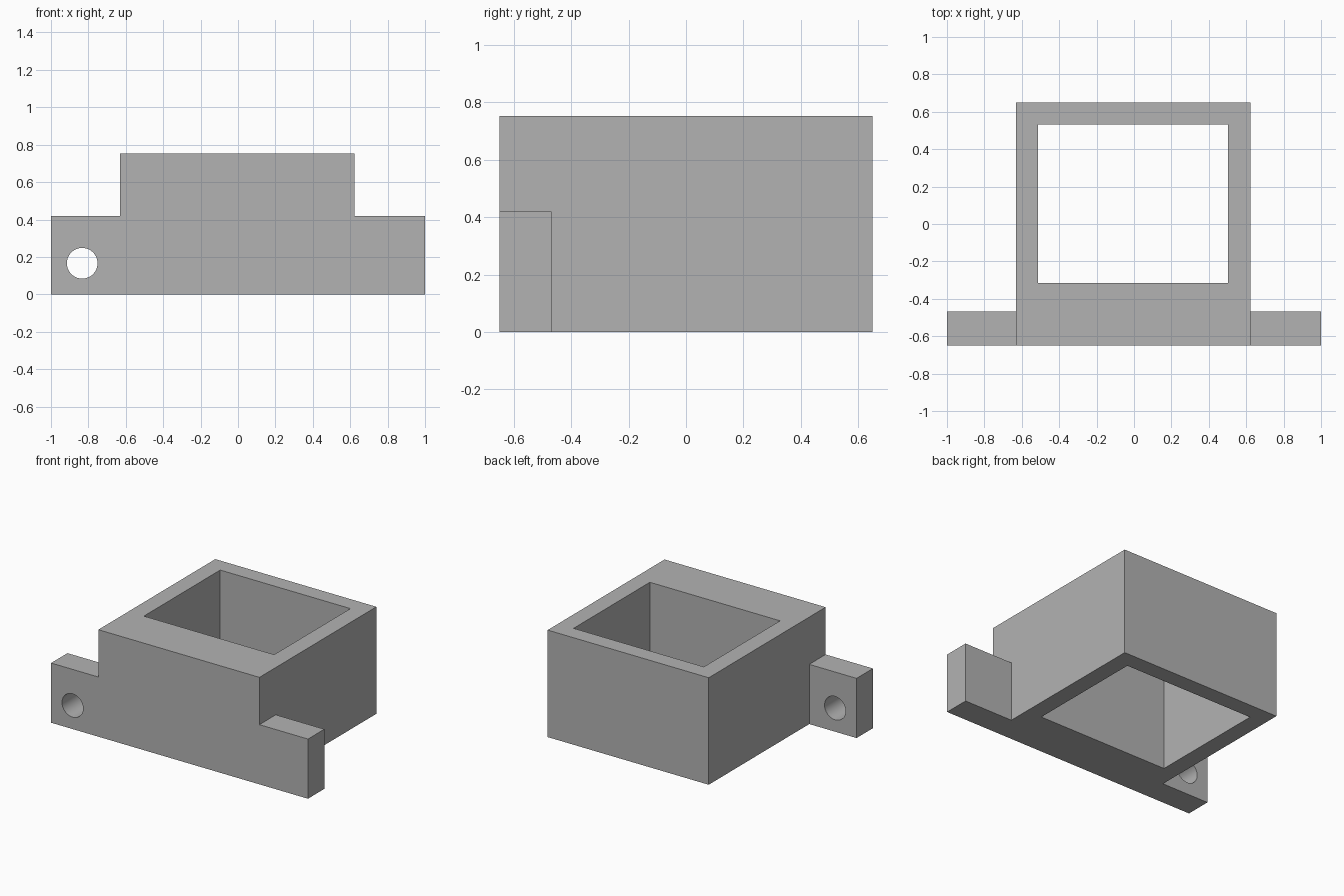
import bpy
import math
from mathutils import Vector

old = bpy.data.objects.get("Cube")
if old:
    bpy.data.objects.remove(old, do_unlink=True)

grey = bpy.data.materials.new("plain_grey")
grey.use_nodes = True
colour = (0.45, 0.45, 0.45, 1)
grey.diffuse_color = colour
grey.node_tree.nodes["Principled BSDF"].inputs["Base Color"].default_value = colour


def box(name, low, high):
    """Axis-aligned box between two corners."""
    low, high = Vector(low), Vector(high)
    bpy.ops.mesh.primitive_cube_add(size=1)
    obj = bpy.context.object
    obj.name = name
    for v in obj.data.vertices:
        v.co = (low + high) / 2 + v.co * (high - low)
    obj.data.materials.append(grey)
    return obj


def combine(target, tool, operation):
    """Apply an exact boolean and discard the tool object."""
    mod = target.modifiers.new(operation.lower(), "BOOLEAN")
    mod.operation = operation
    mod.solver = "EXACT"
    mod.object = tool
    bpy.ops.object.select_all(action="DESELECT")
    target.select_set(True)
    bpy.context.view_layer.objects.active = target
    bpy.ops.object.modifier_apply(modifier=mod.name)
    bpy.data.objects.remove(tool, do_unlink=True)


FRONT, HEIGHT = -0.65, 0.753

# Main block, joined to the low front flange that forms both mounting ears
housing = box("mounting_housing", (-0.632, FRONT, 0), (0.622, 0.65, HEIGHT))
flange = box("front_flange", (-1, FRONT, 0), (1, -0.468, 0.42))
combine(housing, flange, "UNION")

# Rectangular opening, right through from top to bottom
well = box("well_cutter", (-0.512, -0.315, -0.1), (0.502, 0.533, HEIGHT + 0.1))
combine(housing, well, "DIFFERENCE")

# Screw hole through the right ear only
bpy.ops.mesh.primitive_cylinder_add(
    vertices=64, radius=0.082, depth=0.5,
    location=(-0.833, -0.56, 0.166), rotation=(math.pi / 2, 0, 0))
hole = bpy.context.object
hole.name = "screw_hole_cutter"
hole.data.materials.append(grey)
combine(housing, hole, "DIFFERENCE")

bpy.ops.object.shade_smooth_by_angle(angle=math.radians(30))
